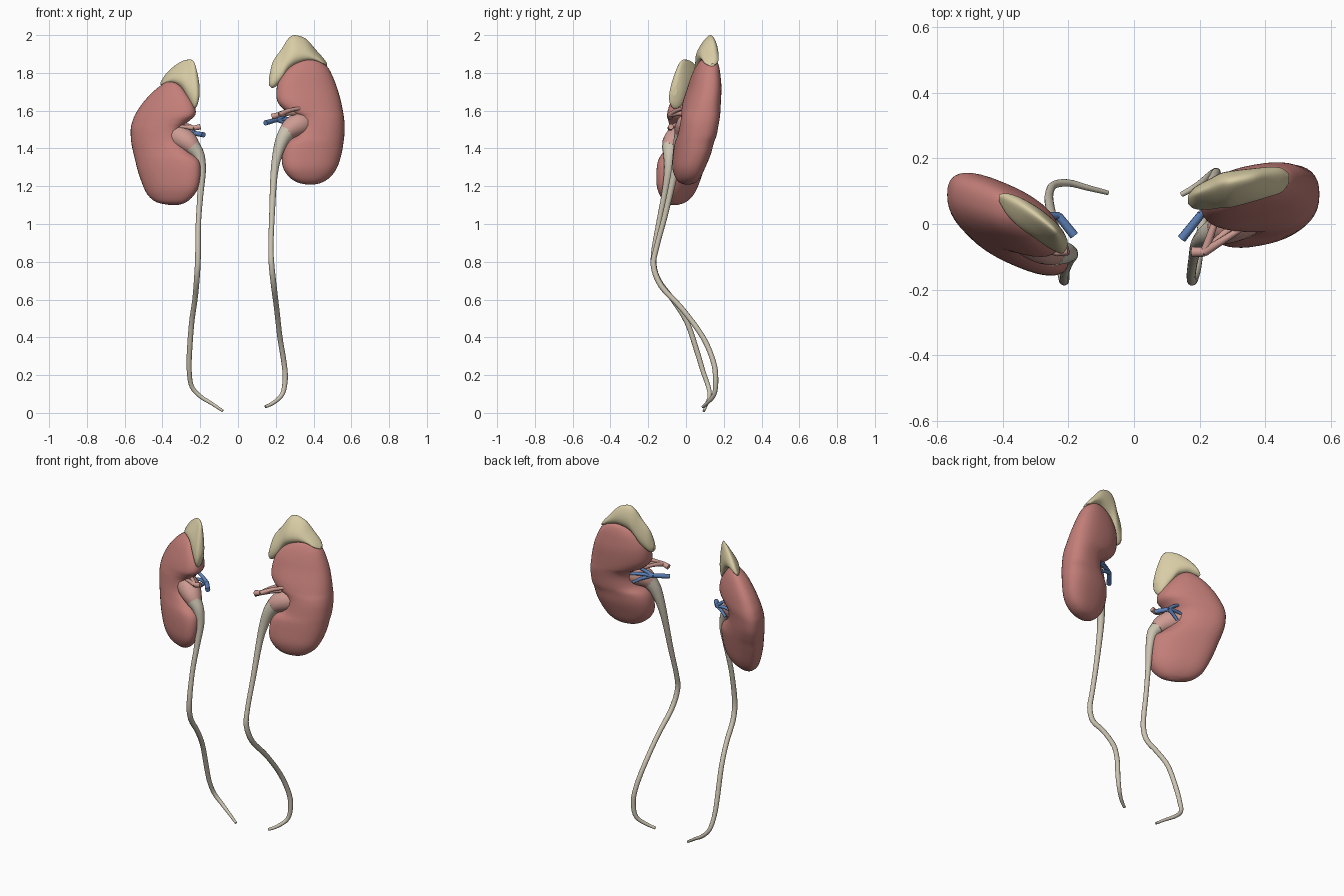
import bpy, bmesh, math
from mathutils import Vector


def material(name, rgb):
    m = bpy.data.materials.new(name)
    m.diffuse_color = (*rgb, 1)
    return m


RED = material("kidney red", (0.55, 0.21, 0.19))
CREAM = material("adrenal cream", (0.69, 0.61, 0.38))
BEIGE = material("ureter beige", (0.61, 0.56, 0.45))
PINK = material("pelvis pink", (0.61, 0.33, 0.29))
BLUE = material("vein blue", (0.11, 0.22, 0.48))


def smooth_rows(rows, steps):
    """Catmull-Rom interpolation of rows of numbers."""
    out = []
    n = len(rows)
    for i in range(n - 1):
        a, b, c, d = rows[max(i - 1, 0)], rows[i], rows[i + 1], rows[min(i + 2, n - 1)]
        for s in range(steps):
            t = s / steps
            out.append([0.5 * (2 * q + (r - p) * t + (2 * p - 5 * q + 4 * r - w) * t * t
                               + (3 * q - p - 3 * r + w) * t ** 3)
                        for p, q, r, w in zip(a, b, c, d)])
    out.append(list(rows[-1]))
    return out


def loft(name, rings, mat):
    bm = bmesh.new()
    loops = [[bm.verts.new(p) for p in ring] for ring in rings]
    n = len(loops[0])
    for a, b in zip(loops, loops[1:]):
        for i in range(n):
            j = (i + 1) % n
            bm.faces.new((a[i], a[j], b[j], b[i]))
    bm.faces.new(loops[0])
    bm.faces.new(loops[-1])
    bmesh.ops.recalc_face_normals(bm, faces=bm.faces[:])
    for f in bm.faces:
        f.smooth = len(f.verts) == 4
    me = bpy.data.meshes.new(name)
    bm.to_mesh(me)
    bm.free()
    me.materials.append(mat)
    ob = bpy.data.objects.new(name, me)
    bpy.context.collection.objects.link(ob)
    return ob


def angles(n):
    return [2 * math.pi * i / n for i in range(n)]


def blunt(v):
    """Square off a sine or cosine slightly, for fuller sections."""
    return math.copysign(abs(v) ** 0.84, v)


def tube(name, points, mat, steps=4, sides=14):
    """Sweep a circle along points (x, y, z, radius)."""
    rows = smooth_rows(points, steps)
    pts = [Vector(r[:3]) for r in rows]
    side, rings = Vector((0.1, 1, 0.05)), []
    for i, (p, r) in enumerate(zip(pts, rows)):
        tan = (pts[min(i + 1, len(pts) - 1)] - pts[max(i - 1, 0)]).normalized()
        side = (side - tan * side.dot(tan)).normalized()
        up = tan.cross(side)
        rings.append([p + (side * math.cos(a) + up * math.sin(a)) * r[3] for a in angles(sides)])
    return loft(name, rings, mat)


def kidney(name, rows, ref_x, slope):
    """Stack level rounded sections; rows are (z, x min, x max, y centre, y half)."""
    rings = []
    for z, x0, x1, cy, hy in smooth_rows(rows, 4):
        ring = []
        for a in angles(40):
            x = (x0 + x1) / 2 + (x1 - x0) / 2 * blunt(math.cos(a))
            ring.append((x, cy + slope * (x - ref_x) + hy * blunt(math.sin(a)), z))
        rings.append(ring)
    return loft(name, rings, RED)


def adrenal(name, rows):
    """Leaning teardrop sections along x; rows are (x, z low, z high, y centre, y half)."""
    rings = []
    for x, z0, z1, cy, hy in smooth_rows(rows, 4):
        rings.append([(x, cy + hy * (math.cos(a) * (1 - 0.4 * math.sin(a)) + 0.35 * math.sin(a)),
                       (z0 + z1) / 2 + (z1 - z0) / 2 * math.sin(a)) for a in angles(28)])
    return loft(name, rings, CREAM)


# Kidneys, notched at the inner edge
kidney("kidney_a", [
    (1.208, .37, .40, .008, .01), (1.22, .315, .445, .008, .04), (1.25, .27, .49, .01, .063),
    (1.30, .238, .525, .015, .081), (1.37, .232, .548, .03, .093), (1.43, .25, .558, .04, .097),
    (1.47, .30, .563, .05, .098), (1.53, .32, .564, .06, .098), (1.57, .305, .56, .068, .098),
    (1.60, .25, .555, .075, .097), (1.65, .208, .545, .085, .093), (1.72, .205, .525, .10, .083),
    (1.78, .225, .502, .108, .072), (1.83, .265, .475, .115, .058), (1.865, .32, .435, .12, .04),
    (1.88, .36, .40, .122, .01)], .38, .18)
kidney("kidney_b", [
    (1.10, -.36, -.32, -.045, .01), (1.115, -.43, -.275, -.045, .04), (1.15, -.475, -.235, -.04, .065),
    (1.20, -.502, -.208, -.035, .083), (1.28, -.53, -.197, -.025, .095), (1.34, -.545, -.207, -.015, .10),
    (1.385, -.556, -.255, -.005, .10), (1.44, -.566, -.30, .005, .10), (1.50, -.568, -.30, .012, .10),
    (1.54, -.56, -.265, .018, .10), (1.58, -.544, -.225, .022, .097), (1.64, -.505, -.235, .028, .085),
    (1.70, -.45, -.275, .033, .065), (1.74, -.40, -.31, .037, .04), (1.762, -.365, -.345, .04, .01)],
    -.38, -.42)

# Adrenal glands capping the kidneys
adrenal("adrenal_gland_a", [
    (.165, 1.735, 1.78, .075, .012), (.185, 1.72, 1.86, .082, .03), (.23, 1.755, 1.925, .095, .042),
    (.265, 1.81, 1.98, .107, .048), (.30, 1.84, 2.0, .112, .050), (.36, 1.86, 1.98, .123, .046),
    (.41, 1.86, 1.925, .132, .041), (.45, 1.845, 1.88, .137, .033), (.472, 1.835, 1.85, .14, .012)])
adrenal("adrenal_gland_b", [
    (-.41, 1.735, 1.75, .08, .01), (-.385, 1.74, 1.79, .063, .03), (-.345, 1.745, 1.83, .038, .042),
    (-.30, 1.72, 1.86, .01, .045), (-.265, 1.66, 1.87, -.015, .045), (-.235, 1.61, 1.862, -.038, .040),
    (-.215, 1.63, 1.80, -.052, .03), (-.203, 1.68, 1.73, -.058, .01)])

# Renal pelvis funnels
tube("renal_pelvis_a", [(.39, .06, 1.53, .055), (.33, .02, 1.528, .064),
                        (.285, -.004, 1.508, .057), (.255, -.018, 1.482, .044)], PINK)
tube("renal_pelvis_b", [(-.37, 0, 1.48, .055), (-.31, -.04, 1.46, .064),
                        (-.265, -.07, 1.432, .056), (-.235, -.084, 1.40, .042)], PINK)

# Ureters, wide at the top
tube("ureter_a", [
    (.262, -.015, 1.49, .046), (.232, -.03, 1.44, .036), (.207, -.045, 1.36, .026), (.19, -.065, 1.25, .019),
    (.18, -.11, 1.05, .015), (.174, -.155, .88, .014), (.178, -.172, .78, .015), (.19, -.13, .67, .015),
    (.205, -.02, .55, .014), (.222, .09, .40, .014), (.243, .145, .27, .014), (.25, .157, .18, .014),
    (.235, .15, .10, .012), (.19, .115, .055, .010), (.145, .09, .032, .008)], BEIGE)
tube("ureter_b", [
    (-.242, -.084, 1.408, .044), (-.208, -.088, 1.362, .032), (-.193, -.093, 1.28, .023),
    (-.20, -.115, 1.15, .016), (-.21, -.145, 1.0, .014), (-.212, -.172, .82, .015), (-.218, -.15, .71, .015),
    (-.228, -.07, .60, .014), (-.245, .005, .48, .014), (-.257, .06, .32, .014), (-.258, .09, .22, .013),
    (-.245, .118, .14, .012), (-.20, .125, .088, .011), (-.14, .11, .05, .009), (-.08, .095, .01, .007)], BEIGE)


# Blood vessels: a trunk that fans into branches at the notch
def vessel(name, start, fork, ends, r, mat):
    tube(name + "_trunk", [(*start, r), (*fork, r * .9)], mat, 2, 10)
    for i, e in enumerate(ends):
        mid = (Vector(fork) + Vector(e)) / 2 + Vector((0, 0, .006))
        tube(f"{name}_branch_{i + 1}", [(*fork, r * .85), (*mid, r * .7), (*e, r * .6)], mat, 3, 10)


vessel("artery_a", (.178, -.085, 1.568), (.215, -.085, 1.578),
       [(.325, -.015, 1.612), (.34, .03, 1.58), (.26, .045, 1.59)], .016, PINK)
vessel("vein_a", (.145, -.045, 1.535), (.205, .03, 1.552),
       [(.31, .06, 1.595), (.34, .09, 1.55), (.31, .075, 1.50)], .014, BLUE)
vessel("artery_b", (-.20, -.08, 1.515), (-.235, -.085, 1.507),
       [(-.33, -.06, 1.51), (-.31, -.03, 1.53)], .015, PINK)
vessel("vein_b", (-.182, -.035, 1.472), (-.23, .025, 1.48),
       [(-.30, .03, 1.53), (-.32, .03, 1.48), (-.29, .03, 1.43)], .014, BLUE)
